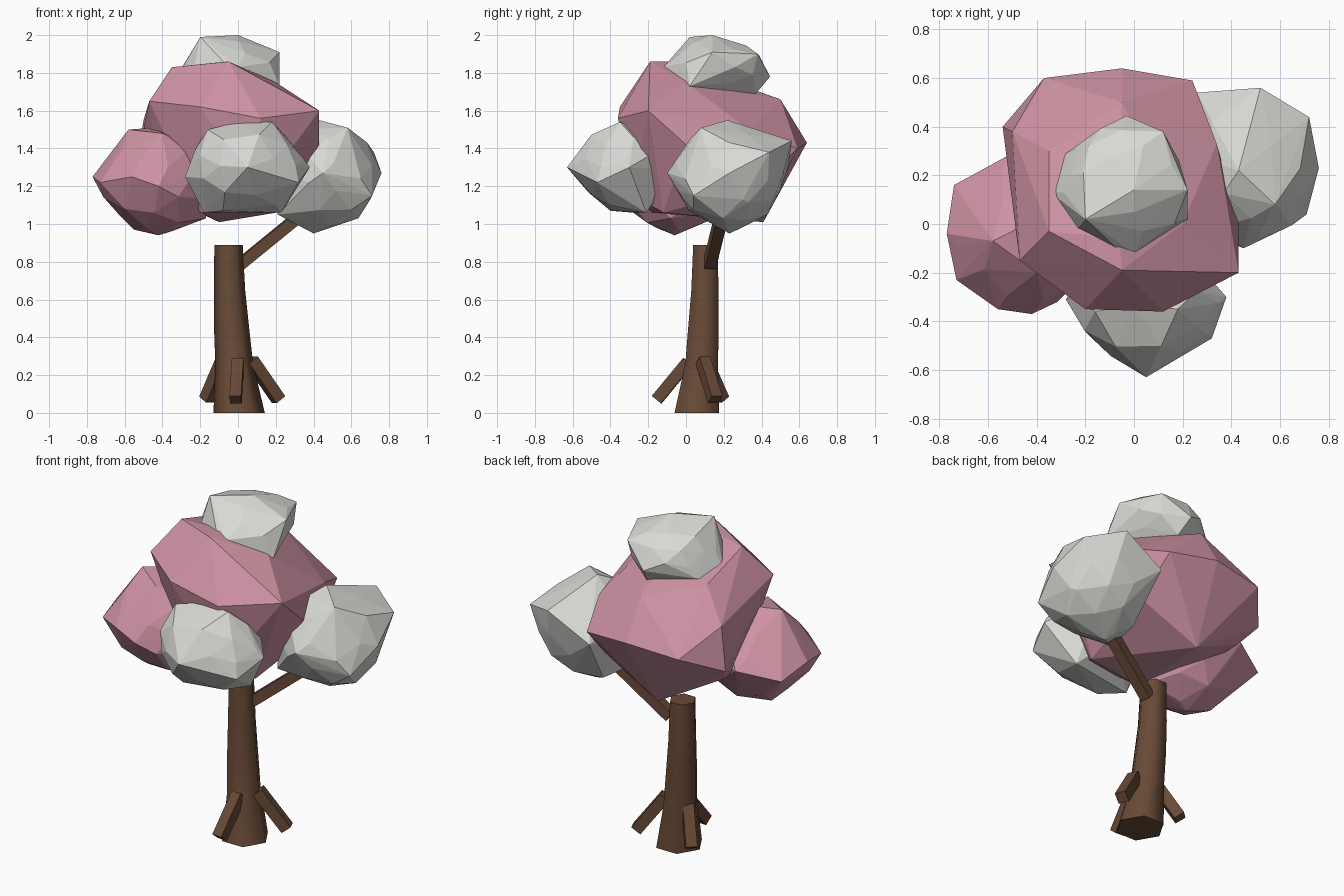
import bpy, bmesh, math, random
from mathutils import Vector, Euler

cube = bpy.data.objects.get("Cube")
if cube:
    bpy.data.objects.remove(cube, do_unlink=True)


def material(name, color):
    mat = bpy.data.materials.new(name)
    mat.use_nodes = True
    mat.diffuse_color = (*color, 1)
    mat.node_tree.nodes["Principled BSDF"].inputs["Base Color"].default_value = (*color, 1)
    return mat


pink = material("pink blossom", (0.62, 0.29, 0.37))
grey = material("pale grey blossom", (0.69, 0.69, 0.66))
bark = material("brown bark", (0.137, 0.068, 0.037))


def finish(bm, name, mat):
    bmesh.ops.recalc_face_normals(bm, faces=bm.faces)
    mesh = bpy.data.meshes.new(name)
    bm.to_mesh(mesh)
    bm.free()
    mesh.materials.append(mat)
    obj = bpy.data.objects.new(name, mesh)
    bpy.context.collection.objects.link(obj)
    return obj


def tube(name, rings, sides):
    """Skin a stack of horizontal rings: (x, y, z, radius)."""
    bm = bmesh.new()
    loops = []
    for x, y, z, r in rings:
        angles = [math.tau * i / sides for i in range(sides)]
        loops.append([bm.verts.new((x + r * math.cos(a), y + r * math.sin(a), z))
                      for a in angles])
    for low, high in zip(loops, loops[1:]):
        for i in range(sides):
            j = (i + 1) % sides
            bm.faces.new((low[i], low[j], high[j], high[i]))
    bm.faces.new(loops[0])
    bm.faces.new(loops[-1])
    return finish(bm, name, bark)


def beam(name, start, end, width):
    """Square timber between two points."""
    start, end = Vector(start), Vector(end)
    axis = end - start
    bm = bmesh.new()
    bmesh.ops.create_cube(bm, size=1)
    bmesh.ops.scale(bm, vec=(width, width, axis.length), verts=bm.verts)
    turn = axis.to_track_quat("Z", "Y").to_matrix()
    bmesh.ops.rotate(bm, matrix=turn, verts=bm.verts)
    bmesh.ops.translate(bm, vec=(start + end) / 2, verts=bm.verts)
    return finish(bm, name, bark)


def hull(name, mat, points):
    """Faceted solid around a cloud of points."""
    bm = bmesh.new()
    for point in points:
        bm.verts.new(point)
    bmesh.ops.convex_hull(bm, input=bm.verts)
    loose = [v for v in bm.verts if not v.link_faces]
    bmesh.ops.delete(bm, geom=loose, context="VERTS")
    return finish(bm, name, mat)


def clump(name, mat, centre, radii, corners, seed):
    """Irregular ball with a few corners reaching further out."""
    rng = random.Random(seed)
    ball = bmesh.new()
    bmesh.ops.create_icosphere(ball, subdivisions=2, radius=1)
    turn = Euler([rng.uniform(0, math.tau) for _ in range(3)]).to_matrix()
    points = list(corners)
    for v in ball.verts:
        p = turn @ v.co * rng.uniform(0.88, 1)
        points.append(Vector(centre) + Vector([a * r for a, r in zip(p, radii)]))
    ball.free()
    return hull(name, mat, points)


# Six-sided trunk with a flared foot and a gentle lean
trunk = tube("trunk", [
    (0.006, 0.057, 0, 0.136),
    (-0.02, 0.083, 0.26, 0.1),
    (-0.034, 0.092, 0.45, 0.093),
    (-0.045, 0.1, 0.65, 0.083),
    (-0.05, 0.103, 0.89, 0.075)], 6)
bpy.ops.object.select_all(action="DESELECT")
trunk.select_set(True)
bpy.context.view_layer.objects.active = trunk
bpy.ops.object.shade_smooth_by_angle(angle=math.radians(65))

# Roots and branch
beam("front_root", (0, 0.01, 0.27), (-0.013, -0.155, 0.07), 0.062)
beam("left_root", (0.07, 0.09, 0.28), (0.215, 0.155, 0.07), 0.062)
beam("right_root", (-0.08, 0.1, 0.27), (-0.165, 0.188, 0.07), 0.062)
beam("branch", (0.01, 0.125, 0.785), (0.36, 0.195, 1.07), 0.06)

# Large central crown
hull("central_crown", pink, [
    (-0.37, 0.6, 1.4), (-0.05, 0.64, 1.43), (0.24, 0.59, 1.4), (0.34, 0.33, 1.5),
    (0.43, -0.2, 1.6), (0.43, 0, 1.42), (0.12, -0.36, 1.56), (-0.2, -0.35, 1.62),
    (-0.47, -0.15, 1.65), (-0.5, 0.1, 1.5), (-0.54, 0.4, 1.3), (-0.5, 0.38, 1.55),
    (-0.35, -0.03, 1.83), (-0.05, -0.19, 1.86), (-0.06, -0.06, 1.86), (0.2, 0, 1.75),
    (-0.05, 0.5, 1.66), (-0.35, 0.3, 1.73), (-0.1, 0.41, 1.01), (0.2, -0.12, 1.06),
    (-0.19, -0.18, 1.06), (0.27, 0.38, 1.19), (-0.42, 0.1, 1.16), (-0.46, 0.32, 1.2),
    (0.1, -0.28, 1.15)])

# Smaller clumps around it
clump("left_clump", grey, (0.46, 0.23, 1.25), (0.29, 0.32, 0.29),
      [(0.76, 0.23, 1.27), (0.72, 0.44, 1.38), (0.52, 0.56, 1.44), (0.26, 0.54, 1.3),
       (0.71, 0.04, 1.15), (0.45, -0.1, 1.27), (0.4, 0.23, 0.95), (0.43, 0.22, 1.55),
       (0.58, 0.08, 1.51), (0.7, 0.3, 1.13), (0.21, 0.07, 1.05), (0.3, 0.35, 1.02)], 3)
clump("front_clump", grey, (0.05, -0.33, 1.3), (0.31, 0.26, 0.24),
      [(0.05, -0.63, 1.3), (0.38, -0.3, 1.3), (0.32, -0.47, 1.22), (-0.28, -0.31, 1.25),
       (0.18, -0.35, 1.54), (0, -0.33, 1.54), (-0.16, -0.36, 1.5), (-0.18, -0.28, 1.06),
       (0.23, -0.21, 1.06), (-0.08, -0.4, 1.07)], 5)
clump("right_clump", pink, (-0.43, -0.05, 1.22), (0.31, 0.31, 0.28),
      [(-0.77, -0.04, 1.25), (-0.74, 0.16, 1.2), (-0.52, 0.28, 1.25), (-0.73, -0.23, 1.22),
       (-0.42, -0.37, 1.2), (-0.56, -0.35, 1.25), (-0.42, -0.06, 0.94), (-0.55, -0.02, 0.97),
       (-0.58, -0.07, 1.5), (-0.44, 0, 1.51), (-0.4, -0.2, 1.48), (-0.17, -0.08, 1.03)], 8)
clump("top_clump", grey, (-0.04, 0.16, 1.83), (0.26, 0.27, 0.16),
      [(-0.2, 0.02, 1.99), (0, 0.14, 2), (0.22, 0.14, 1.91), (0.22, 0.02, 1.73),
       (-0.29, 0.13, 1.84), (-0.345, 0.13, 1.74), (-0.25, -0.04, 1.73), (0, -0.12, 1.83),
       (-0.03, 0.445, 1.78), (0.12, 0.38, 1.9), (0, 0.37, 1.69), (-0.28, 0.29, 1.74)], 11)
